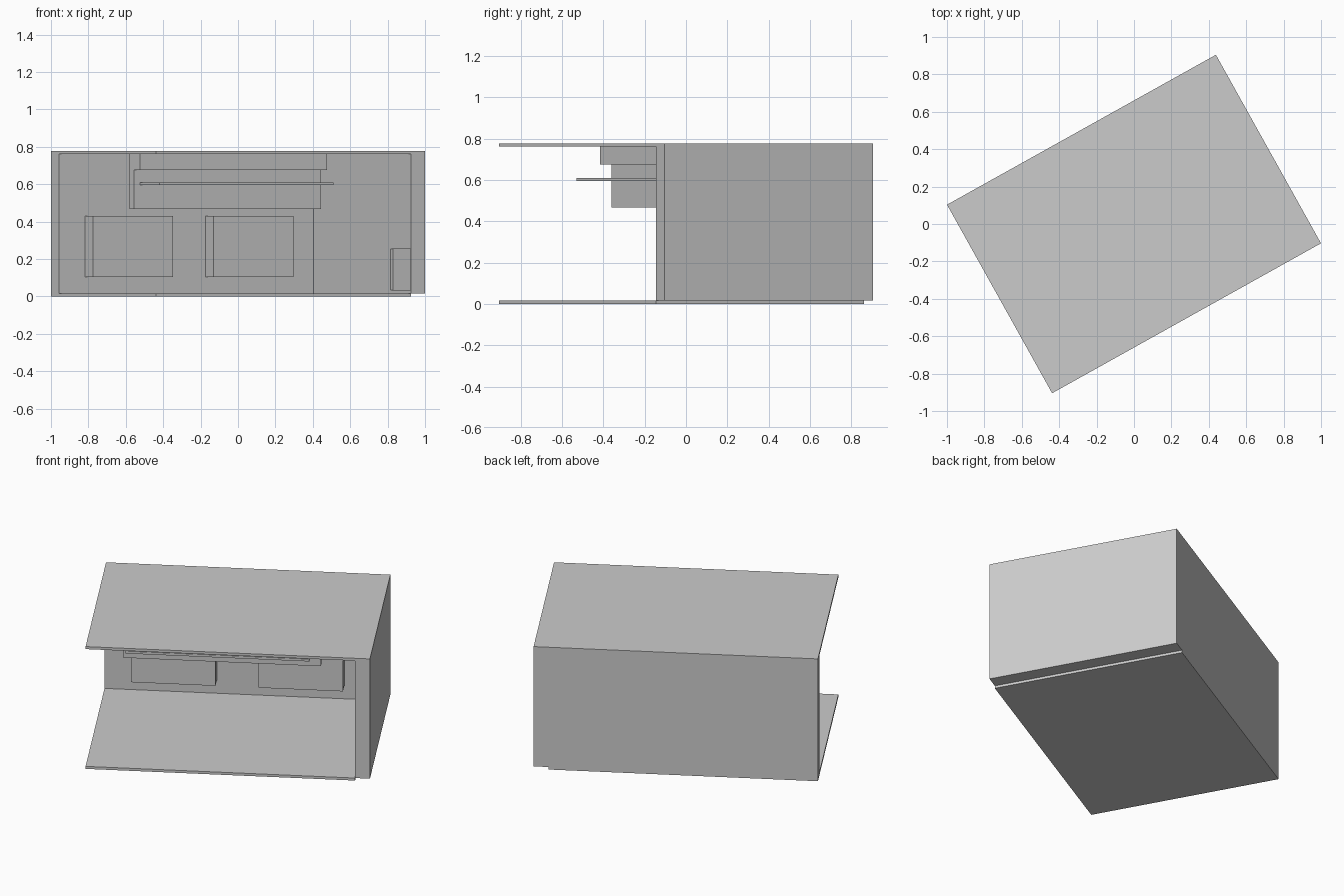
import bpy
from math import radians
from mathutils import Matrix, Vector

if "Cube" in bpy.data.objects:
    bpy.data.objects.remove(bpy.data.objects["Cube"])

grey = bpy.data.materials.new("light_grey")
grey.use_nodes = True
grey.diffuse_color = (0.6, 0.6, 0.6, 1)
grey.node_tree.nodes["Principled BSDF"].inputs["Base Color"].default_value = (0.6, 0.6, 0.6, 1)

# The whole booth is turned on the ground; parts are laid out in its own axes
TURN = Matrix.Rotation(radians(29.14), 4, "Z")


def box(name, u, v, z):
    """Box from (low, high) ranges along the booth's length, depth and height."""
    low, high = (Vector(c) for c in zip(u, v, z))
    bpy.ops.mesh.primitive_cube_add(size=1)
    obj = bpy.context.object
    obj.name = name
    size = high - low
    obj.data.transform(Matrix.Diagonal((*size, 1)))
    obj.matrix_world = TURN @ Matrix.Translation((low + high) / 2)
    obj.data.materials.append(grey)
    return obj


L, D = 0.823, 0.577          # half length and half depth
WALL = 0.086                 # wall thickness
FLOOR, CEILING, TOP = 0.016, 0.761, 0.777
INNER_U, INNER_V = L - WALL, D - WALL

# Shell: floor, roof, back wall and one end wall; front and other end are open
box("floor", (-L, INNER_U), (-D, D), (0, FLOOR))
box("roof", (-L, L), (-D, D), (CEILING, TOP))
box("back_wall", (-L, L), (INNER_V, D), (FLOOR, CEILING))
end_wall = box("end_wall", (INNER_U, L), (-D, INNER_V), (FLOOR, CEILING))

# Shallow recess low on the inner face of the end wall
cutter = box("recess_cutter", (INNER_U - 0.05, INNER_U + 0.015), (-0.572, -0.355), (0.035, 0.253))
cutter.hide_render = True
cutter.display_type = "WIRE"
cut = end_wall.modifiers.new("recess", "BOOLEAN")
cut.operation = "DIFFERENCE"
cut.object = cutter
cut.solver = "EXACT"
bpy.context.view_layer.objects.active = end_wall
bpy.ops.object.modifier_apply(modifier=cut.name)
bpy.data.objects.remove(cutter)

# Two panels on the back wall
for side, start in (("right", -0.662), ("left", 0.076)):
    box(f"wall_panel_{side}", (start, start + 0.49), (INNER_V - WALL, INNER_V), (0.103, 0.43))

# Hanging unit: ceiling box, board below it and a shelf on the board's front
box("ceiling_box", (-0.661, 0.484), (-0.107, 0.005), (0.675, CEILING))
box("hanging_board", (-0.661, 0.484), (-0.044, 0.005), (0.467, 0.675))
box("shelf", (-0.625, 0.439), (-0.259, -0.044), (0.595, 0.61))
